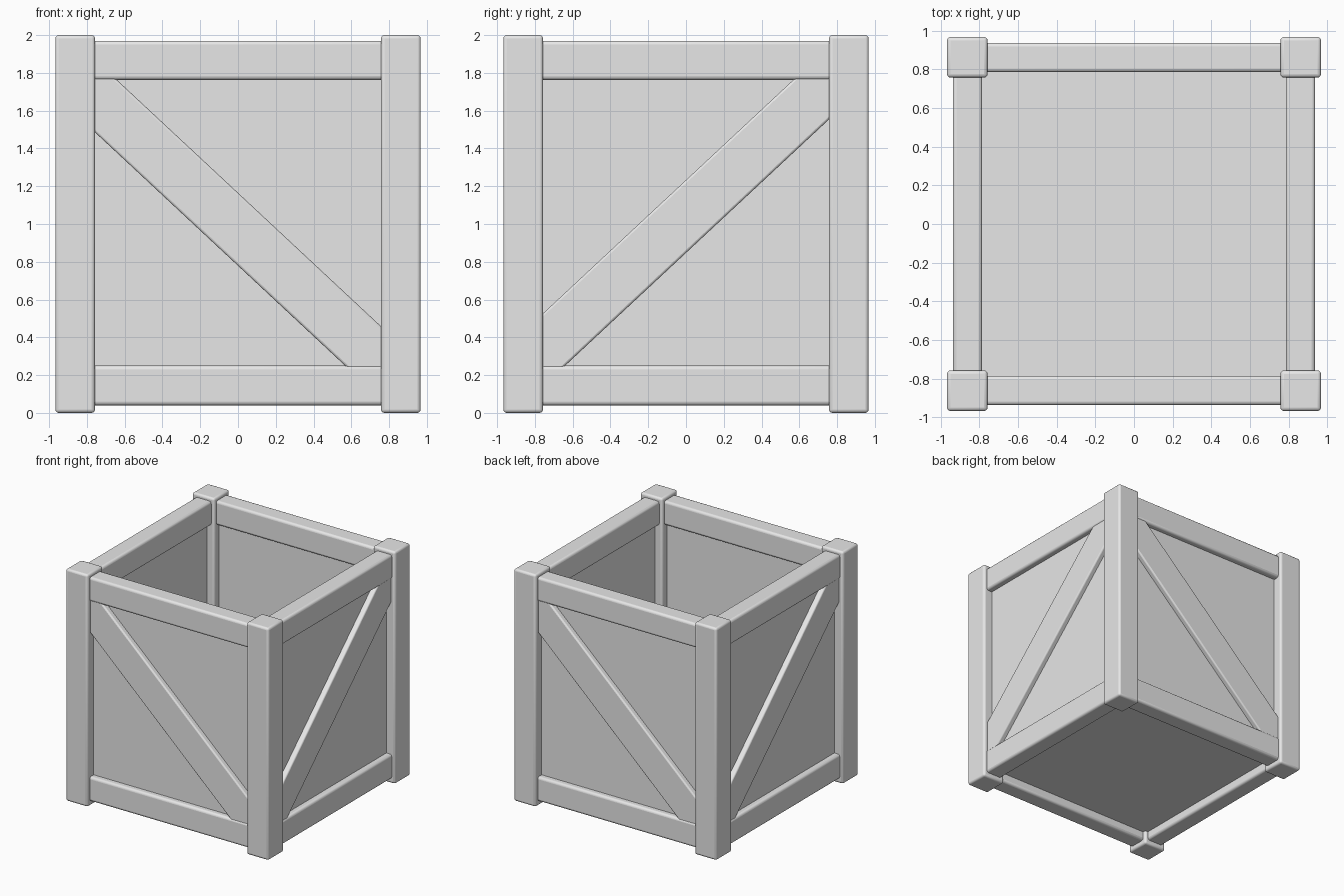
import bpy, bmesh
from math import radians
from mathutils import Matrix

cube = bpy.data.objects.get("Cube")
if cube:
    bpy.data.objects.remove(cube, do_unlink=True)

grey = bpy.data.materials.new("plain_grey")
grey.use_nodes = True
grey.diffuse_color = (0.8, 0.8, 0.8, 1)
grey.node_tree.nodes["Principled BSDF"].inputs["Base Color"].default_value = (0.8, 0.8, 0.8, 1)


def finish(name, bm, turn=0, bevel=0.0):
    """Turn the mesh about z by quarter turns and make a bevelled object."""
    bmesh.ops.transform(bm, matrix=Matrix.Rotation(radians(90 * turn), 4, "Z"), verts=bm.verts)
    bmesh.ops.recalc_face_normals(bm, faces=bm.faces)
    mesh = bpy.data.meshes.new(name)
    bm.to_mesh(mesh)
    bm.free()
    mesh.materials.append(grey)
    obj = bpy.data.objects.new(name, mesh)
    bpy.context.collection.objects.link(obj)
    if bevel:
        mod = obj.modifiers.new("round_edges", "BEVEL")
        mod.width = bevel
        mod.segments = 3
        bpy.ops.object.select_all(action="DESELECT")
        obj.select_set(True)
        bpy.context.view_layer.objects.active = obj
        bpy.ops.object.shade_smooth_by_angle(angle=radians(35))
    return obj


def box(name, low, high, turn=0, bevel=0.0):
    bm = bmesh.new()
    bmesh.ops.create_cube(bm, size=1)
    for v in bm.verts:
        v.co = [(a + b) / 2 + c * (b - a) for a, b, c in zip(low, high, v.co)]
    return finish(name, bm, turn, bevel)


def brace(name, turn, centre, direction):
    """Diagonal board, trimmed where it runs into the posts and rails."""
    slope, half, side, bottom, top = 0.933, 0.193, 0.79, 0.22, 1.79
    lower, upper = centre - half, centre + half
    outline = [
        (-side, lower + slope * side), ((lower - bottom) / slope, bottom),
        (side, bottom), (side, upper - slope * side),
        ((upper - top) / slope, top), (-side, top),
    ]
    bm = bmesh.new()
    face = bm.faces.new([bm.verts.new((x * direction, -0.93, z)) for x, z in outline])
    extruded = bmesh.ops.extrude_face_region(bm, geom=[face])["geom"]
    back = [g for g in extruded if isinstance(g, bmesh.types.BMVert)]
    bmesh.ops.translate(bm, vec=(0, 0.08, 0), verts=back)
    finish(name, bm, turn, 0.012)


# Four identical sides, with the diagonal mirrored on alternate ones
for turn, side in enumerate(("front", "left", "back", "right")):
    box(side + "_corner_post", (0.757, -0.967, 0), (0.967, -0.757, 2), turn, 0.018)
    box(side + "_top_rail", (-0.8, -0.937, 1.763), (0.8, -0.785, 1.97), turn, 0.02)
    box(side + "_bottom_rail", (-0.8, -0.937, 0.04), (0.8, -0.785, 0.25), turn, 0.02)
    box(side + "_panel", (-0.85, -0.885, 0.14), (0.85, -0.825, 1.87), turn)
    if turn % 2:
        brace(side + "_brace", turn, 1.04, -1)
    else:
        brace(side + "_brace", turn, 0.972, 1)

# Floor board
box("floor", (-0.86, -0.86, 0.115), (0.86, 0.86, 0.175))
